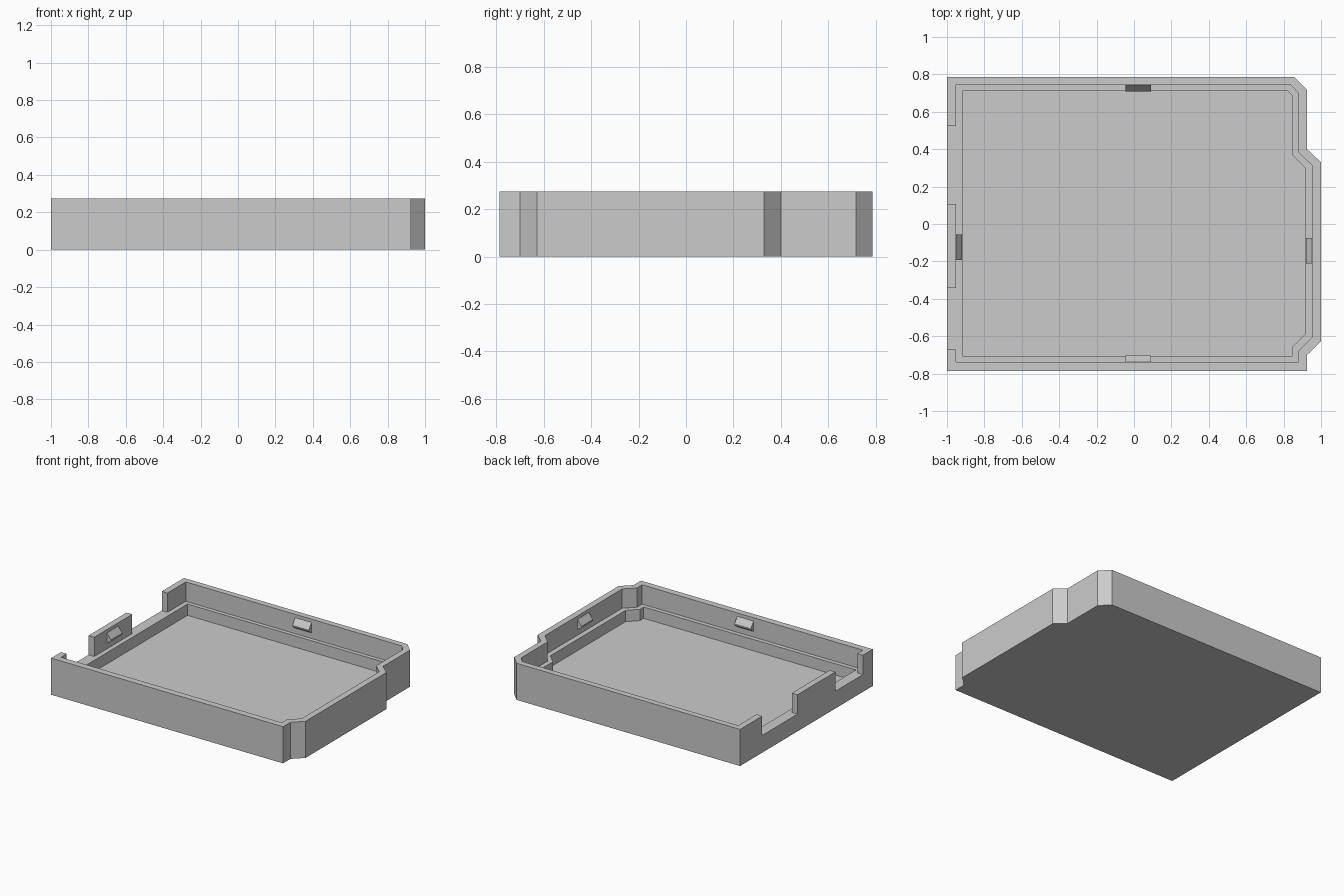
import bpy, bmesh
from mathutils import Matrix, Vector

cube = bpy.data.objects.get("Cube")
if cube:
    bpy.data.objects.remove(cube, do_unlink=True)

HEIGHT, LEDGE, FLOOR = 0.275, 0.13, 0.045

grey = bpy.data.materials.new("plain grey")
grey.use_nodes = True
colour = (0.6, 0.6, 0.6, 1)
grey.diffuse_color = colour
grey.node_tree.nodes["Principled BSDF"].inputs["Base Color"].default_value = colour


def prism(name, outline, vector):
    """Extrude a closed outline of 3D points along a vector."""
    bm = bmesh.new()
    face = bm.faces.new([bm.verts.new(p) for p in outline])
    top = bmesh.ops.extrude_face_region(bm, geom=[face])["geom"]
    moved = [v for v in top if isinstance(v, bmesh.types.BMVert)]
    bmesh.ops.translate(bm, verts=moved, vec=vector)
    bmesh.ops.recalc_face_normals(bm, faces=bm.faces)
    mesh = bpy.data.meshes.new(name)
    bm.to_mesh(mesh)
    bm.free()
    mesh.materials.append(grey)
    obj = bpy.data.objects.new(name, mesh)
    bpy.context.collection.objects.link(obj)
    return obj


def slab(name, points, z0, z1):
    return prism(name, [(x, y, z0) for x, y in points], (0, 0, z1 - z0))


def cut(target, cutter):
    """Subtract a cutter, then discard it."""
    cutter.hide_render = True
    mod = target.modifiers.new("cut", 'BOOLEAN')
    mod.operation, mod.solver, mod.object = 'DIFFERENCE', 'EXACT', cutter
    bpy.context.view_layer.objects.active = target
    bpy.ops.object.modifier_apply(modifier=mod.name)
    bpy.data.objects.remove(cutter, do_unlink=True)


# Plan outlines: outside, upper wall inside, ledge inside
outer = [(-1, -.787), (.925, -.787), (.925, -.7), (1, -.628), (1, .33),
         (.925, .4), (.925, .717), (.855, .787), (-1, .787)]
wall = [(-.953, -.737), (.88, -.737), (.88, -.677), (.953, -.605), (.953, .312),
        (.88, .383), (.88, .698), (.84, .742), (-.953, .742)]
well = [(-.918, -.705), (.845, -.705), (.845, -.66), (.915, -.59), (.915, .3),
        (.845, .37), (.845, .688), (.822, .712), (-.918, .712)]

# Open tray with a stepped interior
tray = slab("tray", outer, 0, HEIGHT)
cut(tray, slab("upper_recess", wall, LEDGE, HEIGHT + .1))
cut(tray, slab("lower_recess", well, FLOOR, HEIGHT + .1))

# Two openings in the right wall
for y0, y1 in ((.107, .525), (-.67, -.342)):
    box = [(-1.1, y0), (-.94, y0), (-.94, y1), (-1.1, y1)]
    cut(tray, slab("wall_opening", box, LEDGE, HEIGHT + .1))


# Wedge-shaped snap clips, one on each wall
def clip(name, location, inward):
    n = Vector((*inward, 0))
    along = Vector((-n.y, n.x, 0))
    profile = ((-.005, .25), (0, .25), (.033, .205), (.033, .195), (0, .172), (-.005, .172))
    base = Vector((*location, 0)) - along * .068
    prism(name, [base + n * d + Vector((0, 0, z)) for d, z in profile], along * .136)


clip("back_clip", (.023, .742), (0, -1))
clip("front_clip", (.023, -.737), (0, 1))
clip("right_clip", (-.953, -.125), (1, 0))
clip("left_clip", (.953, -.142), (-1, 0))
